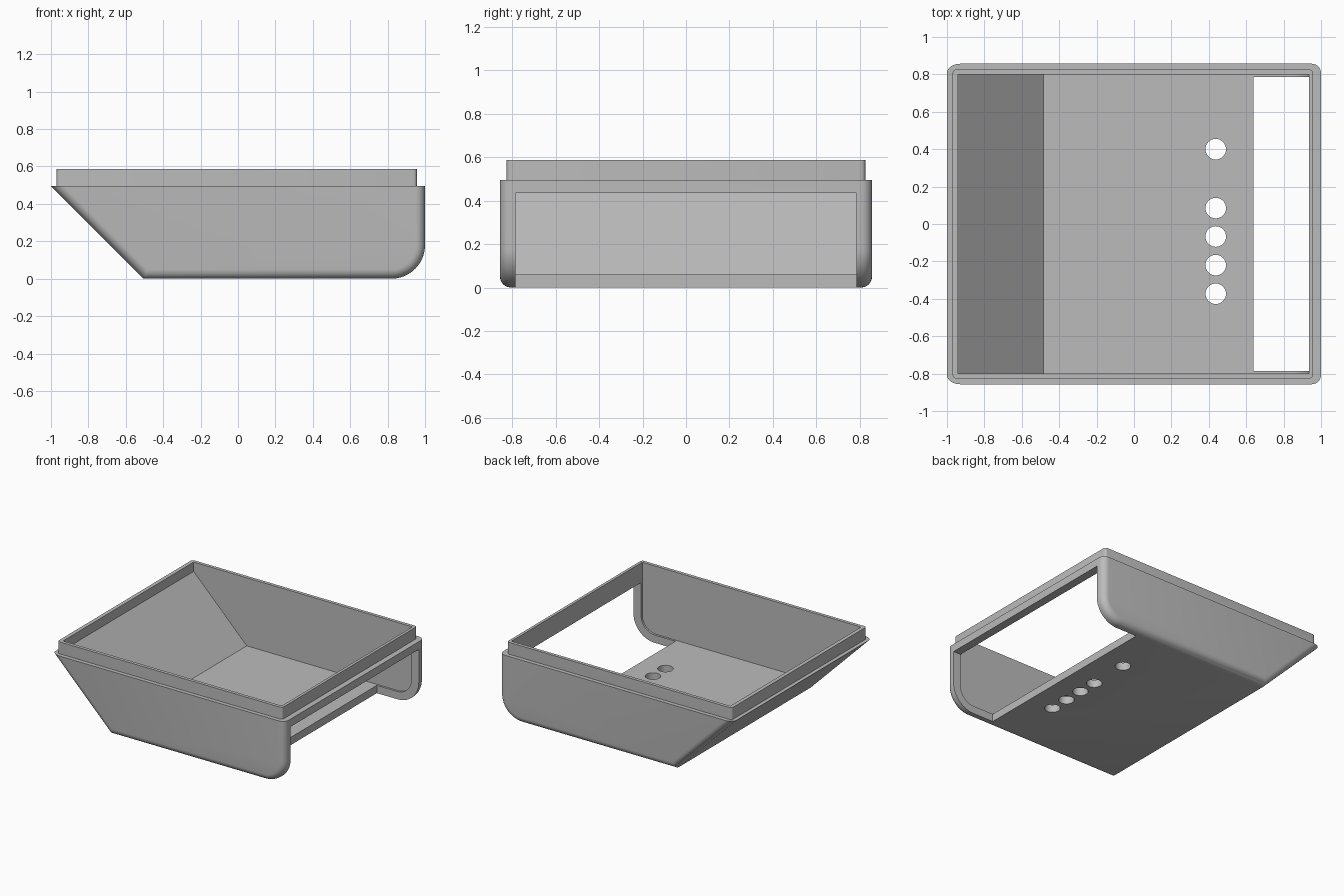
import bpy, bmesh
from math import sin, cos, pi, radians

cube = bpy.data.objects.get("Cube")
if cube:
    bpy.data.objects.remove(cube, do_unlink=True)

grey = bpy.data.materials.new("light grey plastic")
grey.use_nodes = True
COLOUR = (0.5, 0.5, 0.5, 1)
grey.diffuse_color = COLOUR
grey.node_tree.nodes["Principled BSDF"].inputs["Base Color"].default_value = COLOUR

HALF = 0.857      # half depth of the shell
RIM = 0.495       # height of the shell shoulder
TOP = 0.587       # height of the lip


def make_object(name, bm):
    bmesh.ops.recalc_face_normals(bm, faces=bm.faces)
    mesh = bpy.data.meshes.new(name)
    bm.to_mesh(mesh)
    bm.free()
    mesh.materials.append(grey)
    obj = bpy.data.objects.new(name, mesh)
    bpy.context.collection.objects.link(obj)
    return obj


def prism(profile, half):
    """Extrude an x-z profile from -half to +half along y."""
    bm = bmesh.new()
    face = bm.faces.new([bm.verts.new((x, -half, z)) for x, z in profile])
    new = bmesh.ops.extrude_face_region(bm, geom=[face])["geom"]
    verts = [v for v in new if isinstance(v, bmesh.types.BMVert)]
    bmesh.ops.translate(bm, verts=verts, vec=(0, 2 * half, 0))
    return bm


def box(x0, x1, half, z0, z1):
    return prism([(x0, z0), (x1, z0), (x1, z1), (x0, z1)], half)


def arc(cx, cz, r, steps=16):
    """Quarter turn from pointing down to pointing right."""
    return [(cx + r * sin(a), cz - r * cos(a))
            for a in (i * pi / 2 / steps for i in range(steps + 1))]


def boolean(target, tool, operation):
    mod = target.modifiers.new("boolean", "BOOLEAN")
    mod.operation = operation
    mod.solver = "EXACT"
    mod.object = tool
    bpy.context.view_layer.objects.active = target
    bpy.ops.object.modifier_apply(modifier=mod.name)
    bpy.data.objects.remove(tool, do_unlink=True)


# Outer shell: sloped left end, rounded right end, rolled side edges
bm = prism([(-1, RIM), (-0.505, 0)] + arc(0.82, 0.18, 0.18) + [(1, RIM)], HALF)
bmesh.ops.recalc_face_normals(bm, faces=bm.faces)
side_edges = [e for e in bm.edges
              if abs(e.verts[0].co.y - e.verts[1].co.y) < 1e-4
              and min(v.co.z for v in e.verts) < RIM - 0.001]
bmesh.ops.bevel(bm, geom=side_edges, offset=0.05, segments=6,
                profile=0.5, affect="EDGES")
shell = make_object("tray_shell", bm)

# Raised lip with slightly rounded corners
bm = box(-0.97, 0.957, 0.826, RIM - 0.015, TOP)
corners = [e for e in bm.edges
           if abs(e.verts[0].co.z - e.verts[1].co.z) > 0.01]
bmesh.ops.bevel(bm, geom=corners, offset=0.02, segments=4,
                profile=0.5, affect="EDGES")
boolean(shell, make_object("lip", bm), "UNION")

# Hollow interior
cavity = [(-0.94, 0.7), (-0.94, 0.515), (-0.485, 0.06)]
cavity += arc(0.815, 0.18, 0.12) + [(0.935, 0.7)]
boolean(shell, make_object("cavity", prism(cavity, 0.8)), "DIFFERENCE")

# Wide opening through the floor and the right end
boolean(shell, make_object("opening", box(0.64, 1.2, 0.785, -0.2, 0.435)), "DIFFERENCE")

# Row of round floor holes
for y in (0.4, 0.085, -0.067, -0.22, -0.373):
    bm = bmesh.new()
    bmesh.ops.create_cone(bm, cap_ends=True, segments=32,
                          radius1=0.055, radius2=0.055, depth=0.3)
    bmesh.ops.translate(bm, verts=bm.verts, vec=(0.437, y, 0))
    boolean(shell, make_object("hole", bm), "DIFFERENCE")

# Smooth the rolled edges, keep corners crisp
bpy.ops.object.select_all(action="DESELECT")
shell.select_set(True)
bpy.context.view_layer.objects.active = shell
bpy.ops.object.shade_smooth_by_angle(angle=radians(30))
